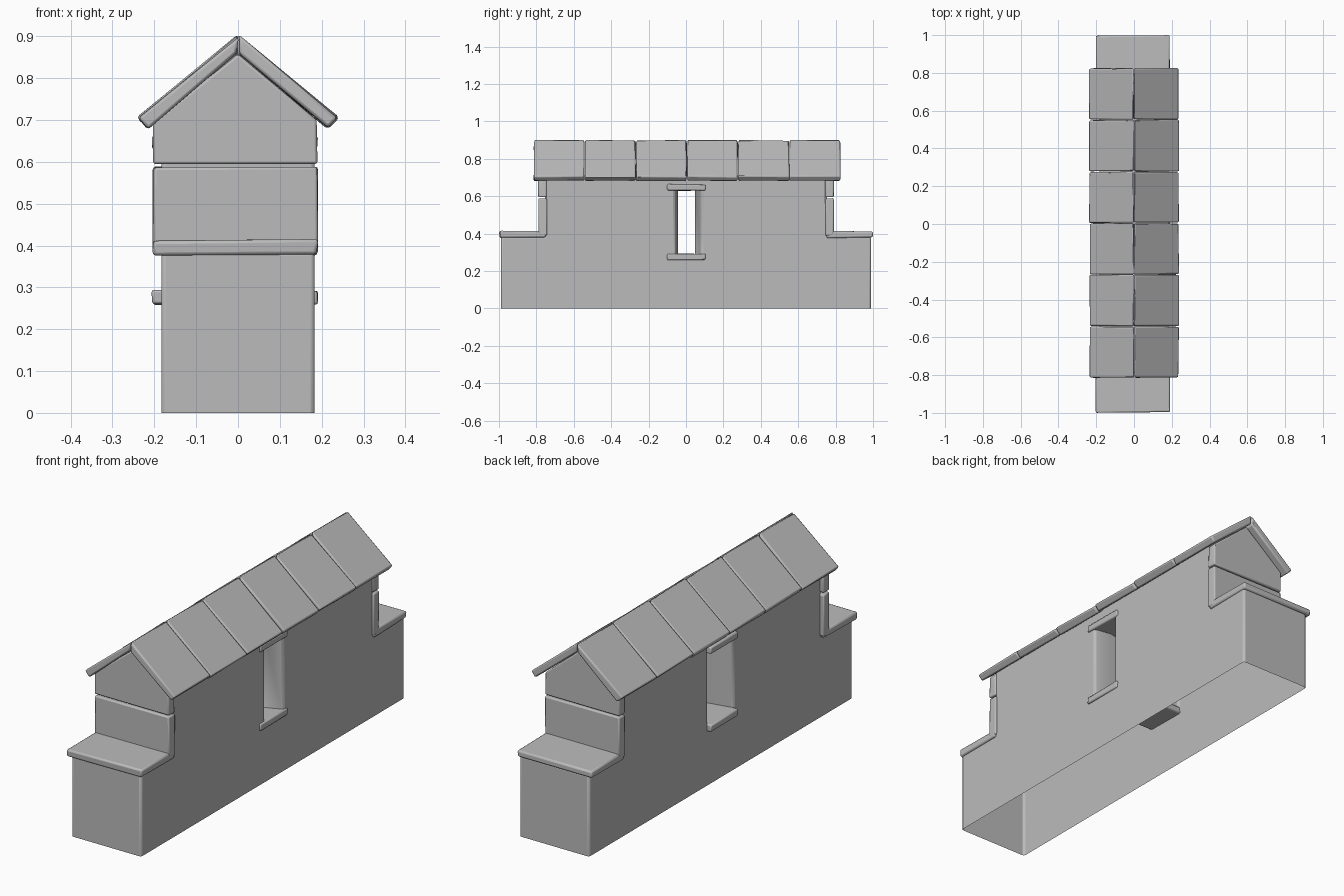
import bpy, bmesh, math, random
from mathutils import Vector

random.seed(4)
if "Cube" in bpy.data.objects:
    bpy.data.objects.remove(bpy.data.objects["Cube"], do_unlink=True)

stone = bpy.data.materials.new("grey_stone")
stone.use_nodes = True
grey = (0.5, 0.5, 0.5, 1)
stone.diffuse_color = grey
stone.node_tree.nodes["Principled BSDF"].inputs["Base Color"].default_value = grey


def prism(name, outline, offset, wobble=0.0):
    """Extrude a closed outline along offset."""
    bm = bmesh.new()
    face = bm.faces.new([bm.verts.new(p) for p in outline])
    moved = bmesh.ops.extrude_face_region(bm, geom=[face])["geom"]
    bmesh.ops.translate(bm, vec=offset,
                        verts=[v for v in moved if isinstance(v, bmesh.types.BMVert)])
    bmesh.ops.recalc_face_normals(bm, faces=bm.faces)
    for v in bm.verts:
        v.co += Vector([random.uniform(-wobble, wobble) for _ in range(3)])
    mesh = bpy.data.meshes.new(name)
    bm.to_mesh(mesh)
    bm.free()
    ob = bpy.data.objects.new(name, mesh)
    bpy.context.collection.objects.link(ob)
    mesh.materials.append(stone)
    return ob


def wear(ob, width):
    """Round the edges and shade them smooth."""
    mod = ob.modifiers.new("worn_edges", "BEVEL")
    mod.width, mod.segments = width, 2
    mod.limit_method, mod.angle_limit = "ANGLE", math.radians(25)
    bpy.ops.object.select_all(action="DESELECT")
    ob.select_set(True)
    bpy.context.view_layer.objects.active = ob
    bpy.ops.object.shade_smooth_by_angle(angle=math.radians(50))


def block(name, x, y, z, bevel=0.008, wobble=0.003):
    base = [(x[0], y[0], z[0]), (x[1], y[0], z[0]), (x[1], y[1], z[0]), (x[0], y[1], z[0])]
    wear(prism(name, base, (0, 0, z[1] - z[0]), wobble), bevel)


# Stepped wall body
half = [(0.989, 0.0), (0.989, 0.385), (0.755, 0.385), (0.755, 0.71)]
steps = half + [(-y, z) for y, z in reversed(half)]
wall = prism("wall", [(-0.183, y, z) for y, z in steps], (0.366, 0, 0))

# Window opening, splayed towards both faces of the wall
plan = [(-0.19, -0.098), (0.1, -0.043), (0.19, -0.06),
        (0.19, 0.085), (0.1, 0.047), (-0.19, 0.098)]
cutter = prism("window_cutter", [(x, y, 0.28) for x, y in plan], (0, 0, 0.36))
cut = wall.modifiers.new("opening", "BOOLEAN")
cut.object, cut.operation, cut.solver = cutter, "DIFFERENCE", "EXACT"

# Apply the opening, then leave the underside of the wall open
bm = bmesh.new()
bm.from_object(wall, bpy.context.evaluated_depsgraph_get())
under = [f for f in bm.faces if f.calc_center_median().z < 0.01]
bmesh.ops.delete(bm, geom=under, context="FACES")
bm.to_mesh(wall.data)
bm.free()
wall.modifiers.clear()
bpy.data.objects.remove(cutter, do_unlink=True)
wear(wall, 0.01)

# Window sill and lintel
for name, low in (("window_sill", 0.26), ("window_lintel", 0.63)):
    block(name, (-0.205, 0.19), (-0.1, 0.105), (low, low + 0.033), 0.006, 0.002)

# Ledges and facing slabs at both ends
for end, s in (("front", -1), ("back", 1)):
    block(end + "_ledge", (-0.203, 0.19), sorted((s * 0.75, s * 0.998)), (0.378, 0.413))
    block(end + "_facing_slab", (-0.203, 0.19), sorted((s * 0.745, s * 0.79)),
          (0.39, 0.588), 0.006, 0.002)
    gable = [(-0.203, 0.595), (0.19, 0.595), (0.188, 0.70), (0, 0.858), (-0.203, 0.695)]
    wear(prism(end + "_gable_slab", [(x, s * 0.745, z) for x, z in gable],
               (0, s * 0.045, 0)), 0.006)

# Two rows of roof slabs meeting at the ridge
count = 6
pitch = 1.64 / count
section = [(0.001, 0.901), (0.239, 0.705), (0.215, 0.680), (0.001, 0.857)]
for side, s in (("left", 1), ("right", -1)):
    for i in range(count):
        y = -0.815 + i * pitch
        wear(prism(f"roof_slab_{side}_{i + 1}", [(s * x, y + 0.002, z) for x, z in section],
                   (0, pitch - 0.004, 0), 0.003), 0.007)
